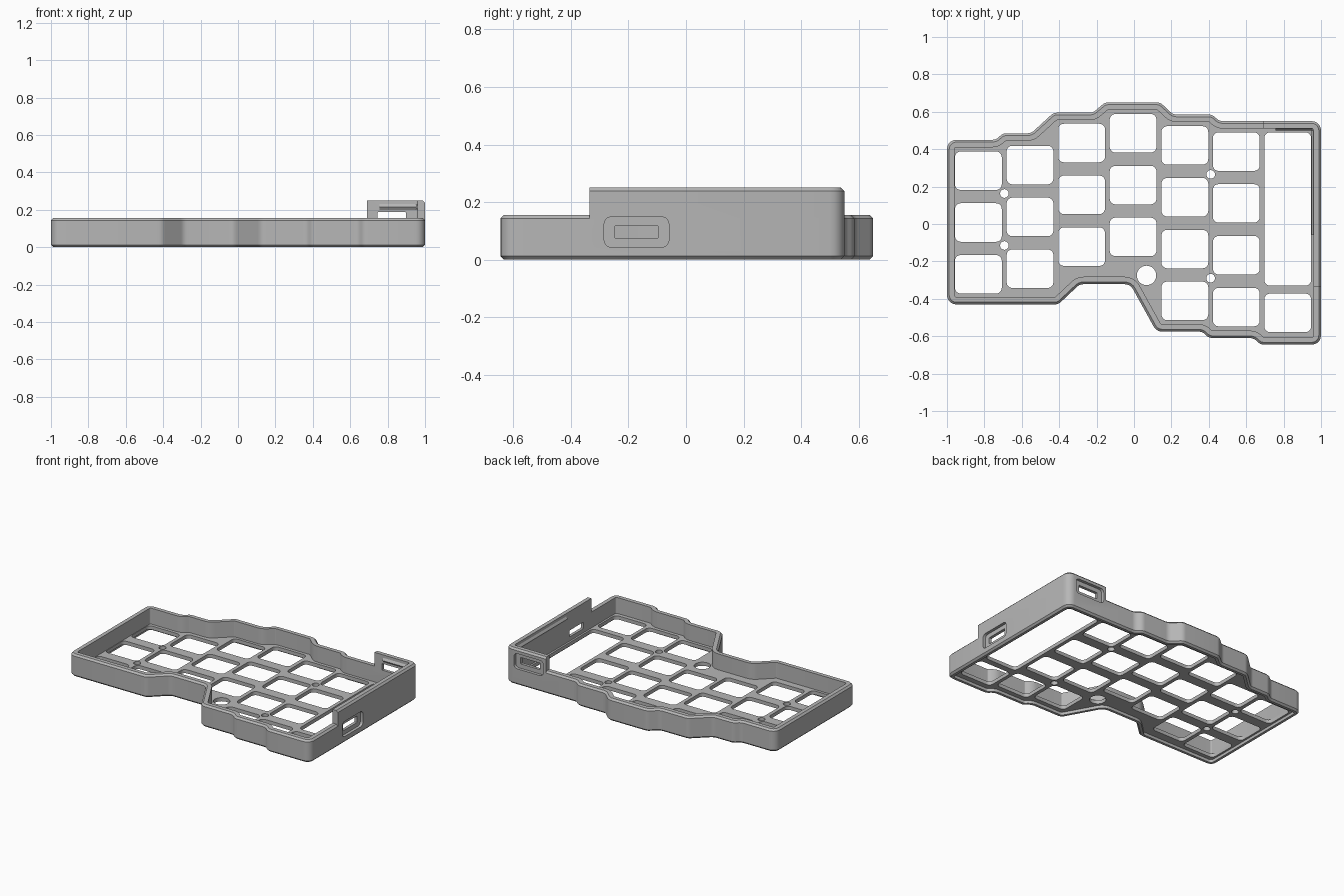
import bpy, bmesh, math
from mathutils import Vector, Matrix

old = bpy.data.objects.get("Cube")
if old:
    bpy.data.objects.remove(old, do_unlink=True)

grey = bpy.data.materials.new("grey_plastic")
grey.use_nodes = True
colour = (0.47, 0.47, 0.47, 1)
grey.diffuse_color = colour
grey.node_tree.nodes["Principled BSDF"].inputs["Base Color"].default_value = colour

# Case outline, counter-clockwise from the front left corner
OUTLINE = [(-1, -.43), (-.405, -.43), (-.29, -.322), (-.02, -.322), (.12, -.575),
           (.365, -.575), (.4, -.61), (.64, -.61), (.675, -.645), (1, -.645),
           (1, .55), (.455, .55), (.42, .585), (.21, .585), (.14, .65),
           (-.155, .65), (-.22, .595), (-.43, .595), (-.55, .485), (-.7, .485),
           (-.74, .45), (-1, .45)]
WALL, RIM, TALL, CHAMFER = .04, .155, .25, .012


def rounded(points, inset=0, radius=.05, steps=5):
    """Move a polygon inwards and round its corners."""
    pts = [Vector(p) for p in points]
    result = []
    for i, p in enumerate(pts):
        a = (p - pts[i - 1]).normalized()
        b = (pts[(i + 1) % len(pts)] - p).normalized()
        na, nb = Vector((-a.y, a.x)), Vector((-b.y, b.x))
        corner = p + (na + nb) * inset / (1 + na.dot(nb))
        turn = a.cross(b)
        r = radius - inset if turn > 0 else radius + inset
        t = r * math.tan(a.angle(b) / 2)
        side = 1 if turn > 0 else -1
        centre = corner - a * t + na * r * side
        for k in range(steps + 1):
            spin = Matrix.Rotation(side * a.angle(b) * k / steps, 2)
            result.append(centre + spin @ (-na * r * side))
    return result


def rectangle(x, y, w, h, radius):
    w, h = w / 2, h / 2
    return rounded([(x - w, y - h), (x + w, y - h), (x + w, y + h), (x - w, y + h)],
                   radius=radius)


def circle(x, y, r, n=32):
    return [Vector((x + r * math.cos(math.tau * k / n), y + r * math.sin(math.tau * k / n)))
            for k in range(n)]


def add_loft(bm, loops, closed=False):
    """Skin a stack of (points, z) loops; cap the ends or close it as a ring."""
    rows = [[bm.verts.new((p.x, p.y, z)) for p in pts] for pts, z in loops]
    n = len(rows[0])
    pairs = list(zip(rows, rows[1:])) + ([(rows[-1], rows[0])] if closed else [])
    for lower, upper in pairs:
        for i in range(n):
            j = (i + 1) % n
            bm.faces.new((lower[i], lower[j], upper[j], upper[i]))
    if not closed:
        bm.faces.new(rows[0][::-1])
        bm.faces.new(rows[-1])


def make(name, bm, matrix=None):
    bmesh.ops.recalc_face_normals(bm, faces=bm.faces[:])
    if matrix:
        bm.transform(matrix)
    mesh = bpy.data.meshes.new(name)
    bm.to_mesh(mesh)
    bm.free()
    mesh.materials.append(grey)
    obj = bpy.data.objects.new(name, mesh)
    bpy.context.collection.objects.link(obj)
    return obj


def prisms(name, shapes, lo, hi, matrix=None):
    bm = bmesh.new()
    for pts in shapes:
        add_loft(bm, [(pts, lo), (pts, hi)])
    return make(name, bm, matrix)


def cut(obj, cutters):
    for cutter in cutters:
        mod = obj.modifiers.new("cut", 'BOOLEAN')
        mod.operation, mod.solver, mod.object = 'DIFFERENCE', 'EXACT', cutter
    graph = bpy.context.evaluated_depsgraph_get()
    mesh = bpy.data.meshes.new_from_object(obj.evaluated_get(graph))
    obj.modifiers.clear()
    obj.data = mesh


# Tray: outer wall, rim, inner wall, floor and shallow recess underneath
bm = bmesh.new()
profile = [(.03, .02), (.03, 0), (CHAMFER, 0), (0, CHAMFER), (0, RIM - CHAMFER),
           (CHAMFER, RIM), (WALL, RIM), (WALL, .045)]
add_loft(bm, [(rounded(OUTLINE, d), z) for d, z in profile])
tray = make("case_tray", bm)

# Taller wall around the back right corner
bm = bmesh.new()
profile = [(WALL, RIM - CHAMFER), (0, RIM - CHAMFER), (0, TALL - CHAMFER),
           (CHAMFER, TALL), (WALL, TALL)]
add_loft(bm, [(rounded(OUTLINE, d), z) for d, z in profile], closed=True)
raised = make("raised_corner_wall", bm)
trim_left = prisms("trim_left", [rectangle(-.355, 0, 2.09, 3, .01)], 0, 1)
trim_front = prisms("trim_front", [rectangle(0, -1.335, 3, 2, .01)], 0, 1)

# Key openings: column x, top key y, key count
PITCH = .277
columns = [(-.832, .285, 3), (-.556, .315, 3), (-.28, .433, 3), (-.005, .485, 3),
           (.272, .42, 4), (.547, .387, 4), (.822, -.475, 1)]
shapes = [rectangle(x, y - PITCH * k, .25, .206, .03)
          for x, y, count in columns for k in range(count)]
shapes.append(rectangle(.822, .08, .25, .82, .03))
# Screw holes and the larger reset hole
shapes += [circle(x, y, .023) for x, y in
           [(-.693, .163), (-.693, -.115), (.41, .265), (.41, -.29)]]
shapes.append(circle(.067, -.275, .052))
holes = prisms("floor_holes", shapes, -.1, .1)

# Ports: a rounded outer recess with a smaller opening through the wall
to_right = Matrix(((0, 0, 1, 0), (1, 0, 0, 0), (0, 1, 0, 0), (0, 0, 0, 1)))
to_back = Matrix(((-1, 0, 0, 0), (0, 0, 1, 0), (0, 1, 0, 0), (0, 0, 0, 1)))
ports = []
for label, centre, z, face, matrix in [("right", -.172, .096, 1, to_right),
                                       ("back", -.822, .165, .55, to_back)]:
    ports.append(prisms(label + "_port_recess", [rectangle(centre, z, .225, .105, .025)],
                        face - .02, face + .1, matrix))
    ports.append(prisms(label + "_port_opening", [rectangle(centre, z, .15, .045, .004)],
                        face - .1, face + .1, matrix))

cut(tray, [holes] + ports)
cut(raised, [trim_left, trim_front] + ports)
for helper in [holes, trim_left, trim_front] + ports:
    bpy.data.objects.remove(helper, do_unlink=True)

# Snap ridges on the inside of the raised wall
ridge = [Vector(p) for p in [(0, .2), (.002, .2), (.002, .23), (0, .23), (-.01, .215)]]
along_y = Matrix(((1, 0, 0, .96), (0, 0, 1, 0), (0, 1, 0, 0), (0, 0, 0, 1)))
along_x = Matrix(((0, 0, 1, 0), (1, 0, 0, .51), (0, 1, 0, 0), (0, 0, 0, 1)))
ridges = [prisms("right_snap_ridge", [ridge], -.06, .5, along_y),
          prisms("back_snap_ridge", [ridge], .757, .955, along_x)]
for obj in ridges:
    bm = bmesh.new()
    bm.from_mesh(obj.data)
    bmesh.ops.recalc_face_normals(bm, faces=bm.faces[:])
    bm.to_mesh(obj.data)
    bm.free()

# Smooth the rounded corners, keep the edges sharp
bpy.ops.object.select_all(action='DESELECT')
for obj in [tray, raised]:
    obj.select_set(True)
bpy.context.view_layer.objects.active = tray
bpy.ops.object.shade_smooth_by_angle(angle=math.radians(30))
